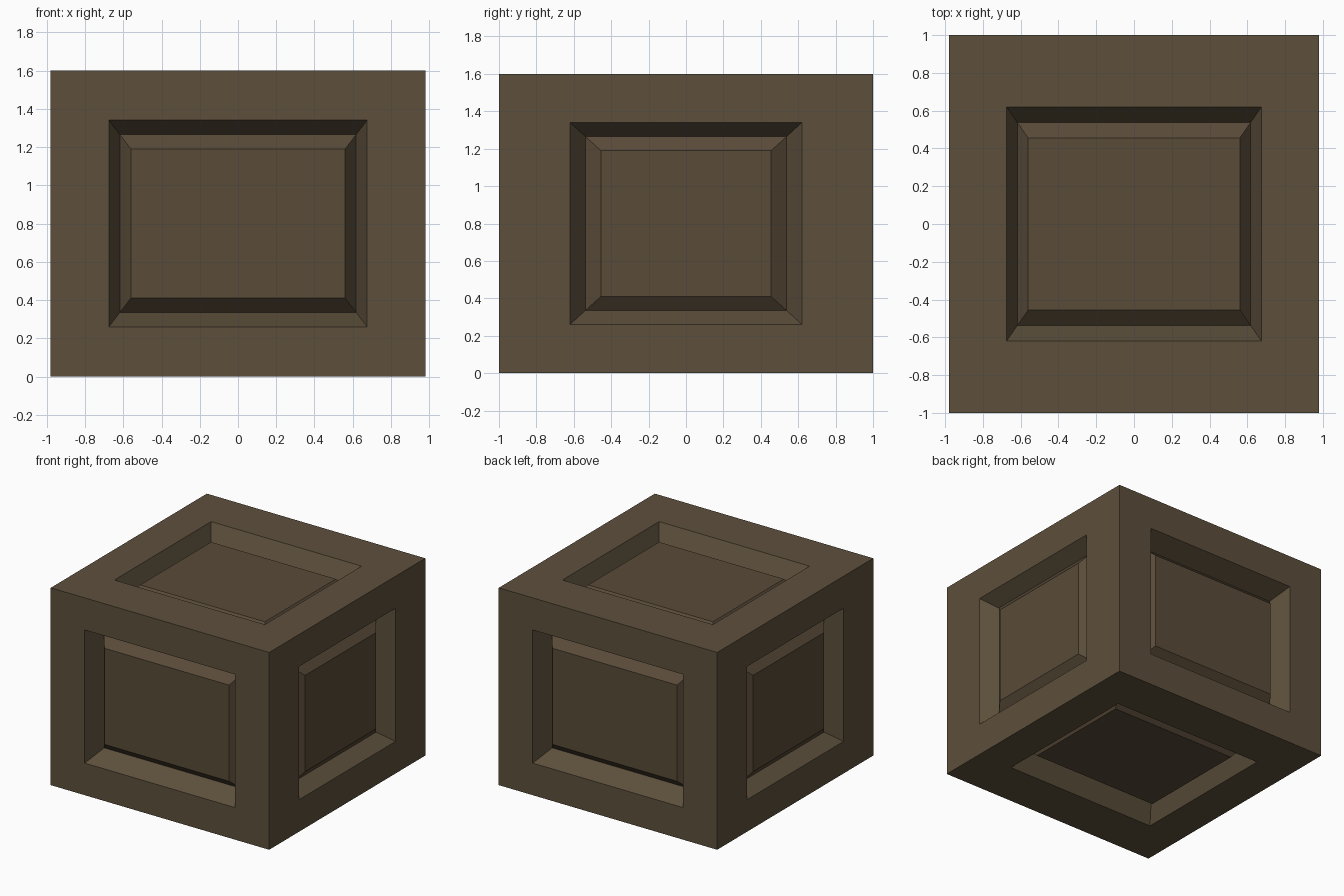
import bpy, bmesh
from mathutils import Vector

if "Cube" in bpy.data.objects:
    bpy.data.objects.remove(bpy.data.objects["Cube"])

HALF = (0.98, 1.0, 0.80)        # box half sizes
# half sizes of each rectangle on a face, and its depth along each axis
RINGS = [
    (HALF, (0, 0, 0)),                                    # outer edge
    ((0.675, 0.62, 0.54), (0, 0, 0)),                     # opening in the frame
    ((0.618, 0.538, 0.465), (0.118, 0.168, 0.148)),       # bottom of the groove
    ((0.56, 0.455, 0.39), (0.059, 0.086, 0.072)),         # raised panel
]


def ring(bm, axis, side, half, depth):
    """Four corners of a rectangle on one side of the box."""
    u, v = (axis + 1) % 3, (axis + 2) % 3
    verts = []
    for su, sv in ((-1, -1), (1, -1), (1, 1), (-1, 1)):
        p = Vector((0, 0, HALF[2]))
        p[axis] += side * (HALF[axis] - depth[axis])
        p[u] += su * half[u]
        p[v] += sv * half[v]
        verts.append(bm.verts.new(p))
    return verts


def bridge(bm, a, b):
    for i in range(4):
        j = (i + 1) % 4
        bm.faces.new((a[i], a[j], b[j], b[i]))


def build(name, color, first, last, cap):
    bm = bmesh.new()
    for axis in range(3):
        for side in (-1, 1):
            start = len(bm.faces)
            rings = [ring(bm, axis, side, *r) for r in RINGS[first:last]]
            for a, b in zip(rings, rings[1:]):
                bridge(bm, a, b)
            if cap:
                bm.faces.new(rings[-1])
            # every face looks outward along its own side
            bm.faces.ensure_lookup_table()
            for f in bm.faces[start:]:
                f.normal_update()
                if f.normal[axis] * side < 0:
                    f.normal_flip()
    bmesh.ops.remove_doubles(bm, verts=bm.verts, dist=1e-4)
    mesh = bpy.data.meshes.new(name)
    bm.to_mesh(mesh)
    bm.free()
    mat = bpy.data.materials.new(name + "_wood")
    mat.diffuse_color = color
    mat.use_nodes = True
    mat.node_tree.nodes["Principled BSDF"].inputs["Base Color"].default_value = mat.diffuse_color
    mesh.materials.append(mat)
    ob = bpy.data.objects.new(name, mesh)
    bpy.context.collection.objects.link(ob)


# Frame with sloped openings, then the raised panels set into it
build("crate_frame", (0.11, 0.08, 0.045, 1), 0, 3, False)
build("crate_panels", (0.10, 0.07, 0.04, 1), 2, 4, True)
